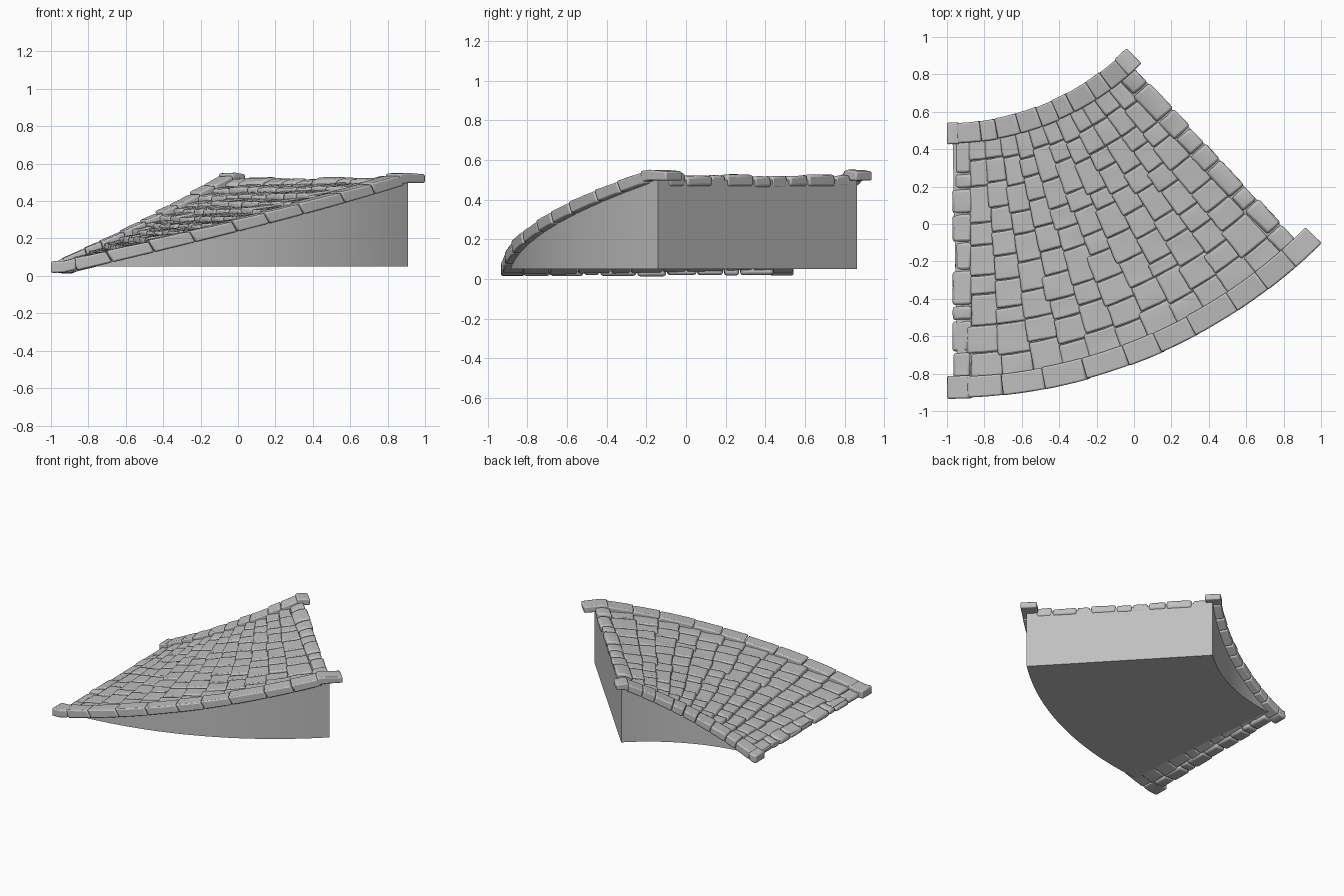
import bpy, bmesh, math, random

random.seed(4)
cube = bpy.data.objects.get("Cube")
if cube:
    bpy.data.objects.remove(cube, do_unlink=True)

stone = bpy.data.materials.new("grey_stone")
stone.use_nodes = True
GREY = (0.52, 0.52, 0.52, 1)
stone.diffuse_color = GREY
stone.node_tree.nodes["Principled BSDF"].inputs["Base Color"].default_value = GREY

CX, CY = -1.0, 1.9            # centre of the bend
IN0, IN1 = 1.36, 1.47         # inner kerb radii
OUT0, OUT1 = 2.715, 2.83      # outer kerb radii


def slope(d):
    """Height of the ramp at a turn of d degrees."""
    return 0.03 + 0.01165 * min(max(d, 1.2), 42)


def at(deg, offset=0.0):
    """A radial edge, shifted sideways by a distance."""
    return lambda r: deg + math.degrees(offset / r)


def between(a, b, t):
    return lambda r: a(r) + (b(r) - a(r)) * t


def jit(amount):
    return random.uniform(-amount, amount)


def block(bm, r0, r1, e0, e1, low, high, nr=2, nd=2, floor=None, drop=0.0, rough=0.0, lean=0.0):
    """Curved slab between two radii and two radial edges, following the slope."""
    grid = {}
    for i in range(nr + 1):
        for j in range(nd + 1):
            r = r0 + (r1 - r0) * i / nr
            u = j / nd
            d = e0(r) + (e1(r) - e0(r)) * u
            for k in (0, 1):
                h = high - drop * u + jit(rough) if k else low
                z = slope(d) + h
                if floor is not None:
                    z = max(z, floor + 0.003) if k else floor
                a = math.radians(d - lean * h) + jit(rough) * 0.4 * k
                q = r + jit(rough) * 0.5
                grid[i, j, k] = bm.verts.new((CX + q * math.sin(a), CY - q * math.cos(a), z))

    def quad(*keys):
        bm.faces.new([grid[key] for key in keys])

    for i in range(nr):
        for j in range(nd):
            for k in (0, 1):
                quad((i, j, k), (i + 1, j, k), (i + 1, j + 1, k), (i, j + 1, k))
    for i in range(nr):
        for j in (0, nd):
            quad((i, j, 0), (i + 1, j, 0), (i + 1, j, 1), (i, j, 1))
    for j in range(nd):
        for i in (0, nr):
            quad((i, j, 0), (i, j + 1, 0), (i, j + 1, 1), (i, j, 1))


def finish(name, bm, bevel=0.0):
    bmesh.ops.recalc_face_normals(bm, faces=bm.faces[:])
    mesh = bpy.data.meshes.new(name)
    bm.to_mesh(mesh)
    bm.free()
    mesh.materials.append(stone)
    ob = bpy.data.objects.new(name, mesh)
    bpy.context.collection.objects.link(ob)
    if bevel:
        mod = ob.modifiers.new("worn_edges", 'BEVEL')
        mod.width = bevel
        mod.segments = 2
        mod.angle_limit = math.radians(45)
    bpy.ops.object.select_all(action='DESELECT')
    ob.select_set(True)
    bpy.context.view_layer.objects.active = ob
    bpy.ops.object.shade_smooth_by_angle(angle=math.radians(40))
    return ob


def cuts(a, b, n, wobble):
    """Uneven divisions from a to b."""
    step = (b - a) / n
    return [a + step * i + (jit(wobble * step) if 0 < i < n else 0) for i in range(n + 1)]


# Solid wedge under the paving
bm = bmesh.new()
block(bm, 1.42, 2.795, at(1.2), at(43.1), 0, -0.02, nr=1, nd=40, floor=0.05)
finish("ramp_body", bm)

# Kerbs along both curved sides, with flat cap stones at the ends
for name, r0, r1 in (("inner_kerb", IN0, IN1), ("outer_kerb", OUT0, OUT1)):
    bm = bmesh.new()
    marks = cuts(2.5, 41.6, 9, 0.18)
    for d0, d1 in zip(marks, marks[1:]):
        lift = jit(0.003)
        block(bm, r0 + jit(0.003), r1 + jit(0.003), at(d0 + 0.05), at(d1 - 0.05),
              -0.03, 0.03 + lift, nr=1, nd=4, drop=0.005, rough=0.001, lean=12)
    block(bm, r0 - 0.002, r1 + 0.004, at(0), at(2.7), -0.028, 0.033, nr=1, nd=2, rough=0.002)
    block(bm, r0 - 0.003, r1 + 0.002, at(41.2), at(45), -0.023, 0.036, nr=1, nd=3,
          drop=0.012, rough=0.001)
    finish(name, bm, 0.009)

# Straight rows of edge stones at the foot and the head of the ramp
foot = (at(0, 0.03), at(0, 0.13))
head = (at(43.3, -0.11), at(43.3))
for name, (e0, e1), n, low, high, floor in (
        ("foot_stones", foot, 9, -0.04, 0.008, 0.013),
        ("head_stones", head, 9, -0.056, 0.008, None)):
    bm = bmesh.new()
    marks = cuts(IN1 - 0.01, OUT0 + 0.01, n, 0.25)
    for r0, r1 in zip(marks, marks[1:]):
        side, other = jit(0.3), jit(0.25)
        block(bm, r0 + 0.004, r1 - 0.004, between(e0, e1, 0.05 + 0.3 * side),
              between(e0, e1, 0.98 + 0.3 * other), low + jit(0.008), high + jit(0.008),
              floor=floor and floor + abs(jit(0.008)), rough=0.004)
    finish(name, bm, 0.014)

# Paving: lapped rows of worn slabs fanning around the bend
bm = bmesh.new()
ROWS = 11
for row in range(ROWS):
    t0, t1 = row / ROWS, (row + 1) / ROWS
    marks = cuts(IN1 - 0.02, OUT0 + 0.02, 9 + row % 2, 0.22)
    for r0, r1 in zip(marks, marks[1:]):
        push = jit(0.008)
        block(bm, r0 + 0.002, r1 - 0.002, between(foot[1], head[0], t0 - 0.006 + push),
              between(foot[1], head[0], t1 + 0.004), -0.04, 0.014 + jit(0.005),
              nr=3, nd=3, drop=0.022, rough=0.003)
finish("paving_slabs", bm, 0.01)
